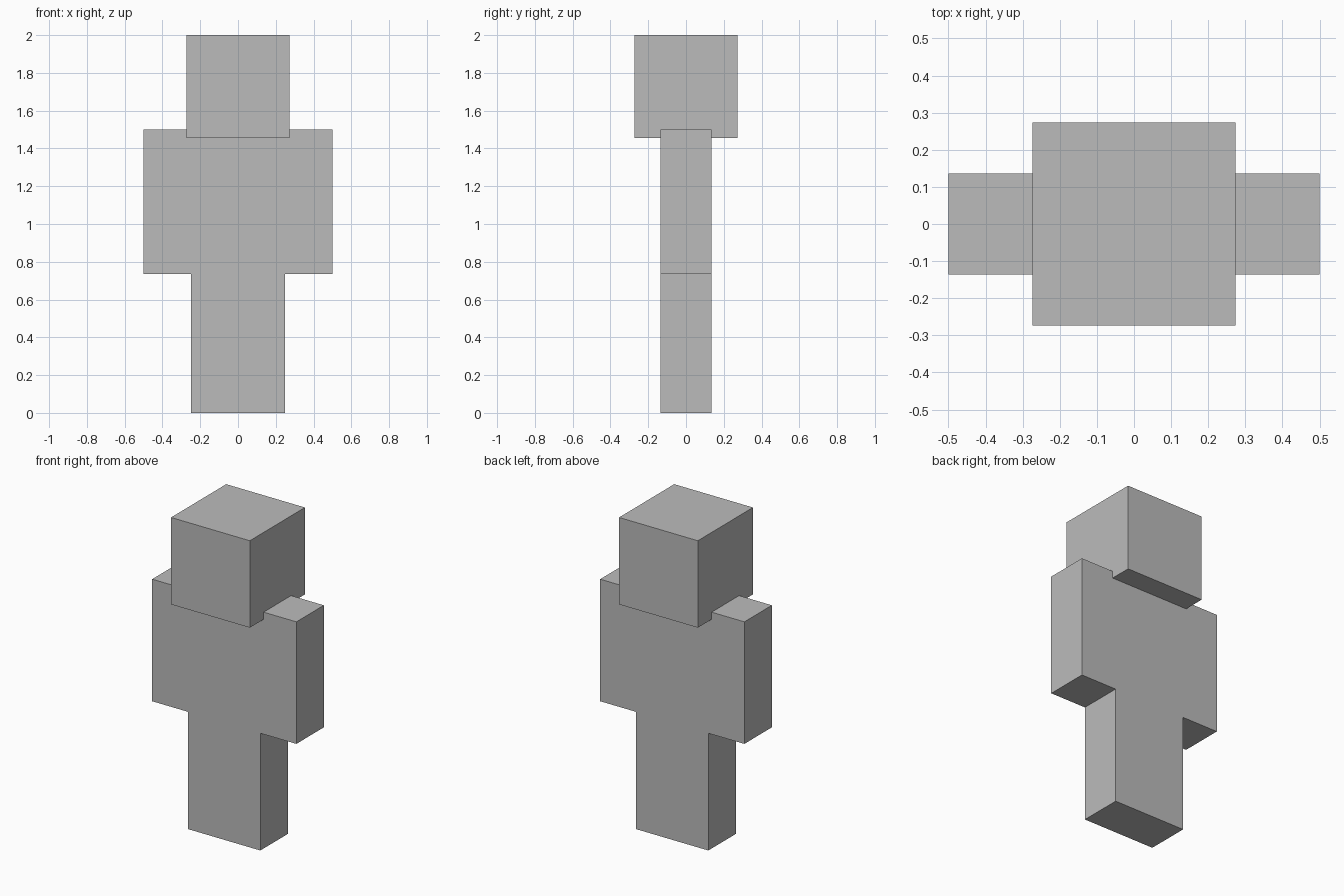
import bpy

if "Cube" in bpy.data.objects:
    bpy.data.objects.remove(bpy.data.objects["Cube"])

grey = bpy.data.materials.new("plain grey")
grey.diffuse_color = (0.5, 0.5, 0.5, 1)
grey.use_nodes = True
grey.node_tree.nodes["Principled BSDF"].inputs["Base Color"].default_value = grey.diffuse_color


def box(name, x, y, z):
    """Box spanning the given (min, max) ranges."""
    spans = (x, y, z)
    bpy.ops.mesh.primitive_cube_add(size=1, location=[(a + b) / 2 for a, b in spans])
    ob = bpy.context.object
    ob.name = name
    ob.scale = [b - a for a, b in spans]
    bpy.ops.object.transform_apply(location=False, rotation=False, scale=True)
    ob.data.materials.append(grey)
    return ob


HEAD = 0.273            # half width of the head
DEPTH = (-0.136, 0.136)  # thickness of body and limbs
HIP, SHOULDER = 0.735, 1.5

# Head sinks slightly into the torso
box("head", (-HEAD, HEAD), (-HEAD, HEAD), (1.455, 2.0))
box("torso", (-0.25, 0.25), DEPTH, (HIP, SHOULDER))

# Paired limbs
for side, s in (("left", 1), ("right", -1)):
    box(side + "_arm", sorted((0.25 * s, 0.5 * s)), DEPTH, (HIP, SHOULDER))
    box(side + "_leg", sorted((0, 0.25 * s)), DEPTH, (0, HIP))
